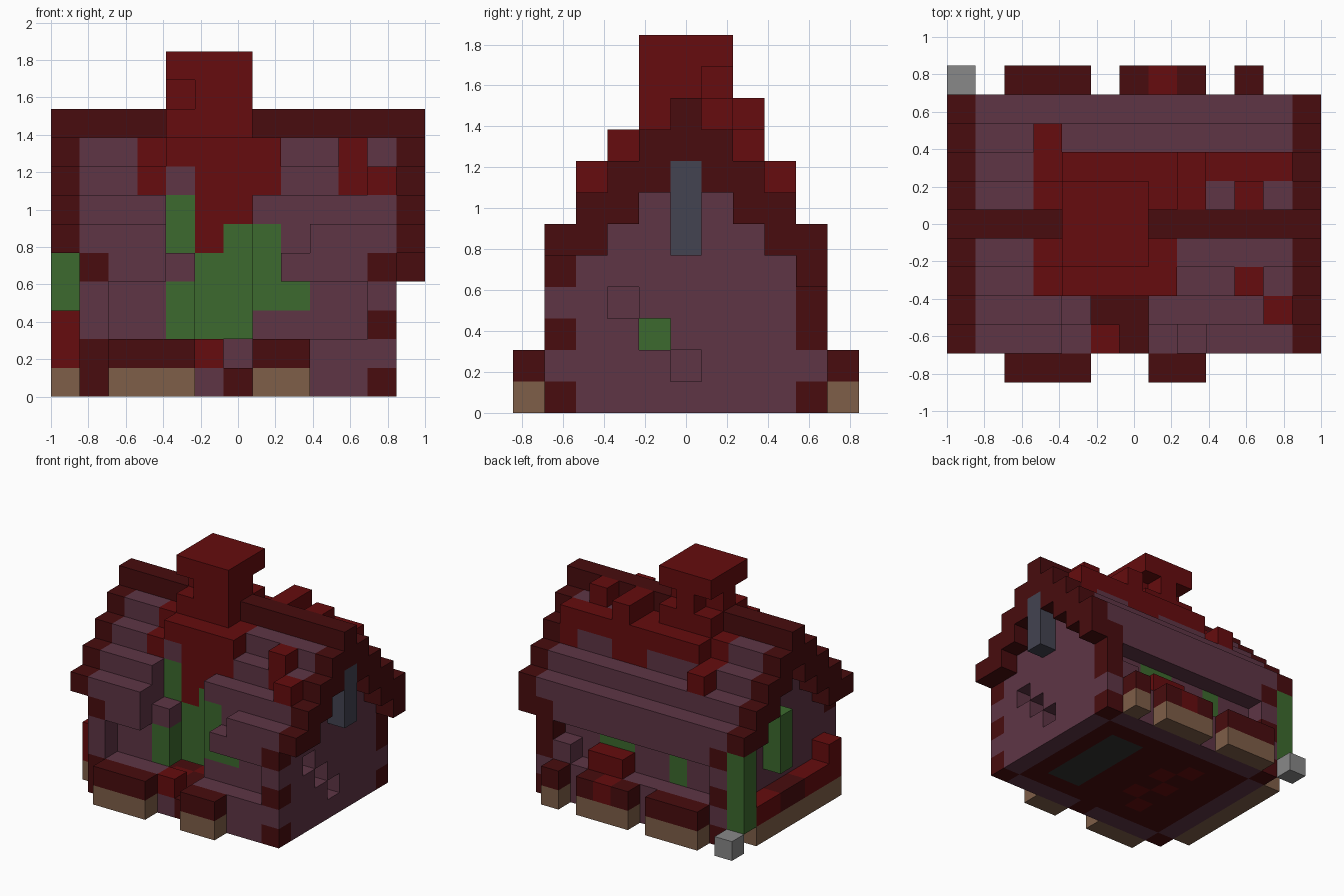
import bpy
import bmesh
from mathutils import Vector

cube = bpy.data.objects.get("Cube")
if cube:
    bpy.data.objects.remove(cube, do_unlink=True)

UNIT = 2 / 13
ORIGIN = Vector((-6.5, -5.5, 0))

# Flat colours, given as display values and stored as linear ones
PALETTE = {
    "plum": (94, 53, 69),
    "dark_red": (72, 12, 14),
    "red": (102, 12, 14),
    "leaf_green": (60, 106, 46),
    "wood_tan": (126, 94, 72),
    "slate": (67, 67, 81),
    "grey": (136, 136, 136),
    "charcoal": (50, 50, 48),
}
NAMES = list(PALETTE)


def linear(value):
    c = value / 255
    return c / 12.92 if c < 0.04 else ((c + 0.055) / 1.055) ** 2.4


materials = []
for name, shade in PALETTE.items():
    mat = bpy.data.materials.new(name)
    colour = [linear(v) for v in shade] + [1]
    mat.diffuse_color = colour
    mat.use_nodes = True
    bsdf = next(n for n in mat.node_tree.nodes if n.type == "BSDF_PRINCIPLED")
    bsdf.inputs["Base Color"].default_value = colour
    materials.append(mat)

blocks = {}


def to(first, last):
    return range(first, last + 1)


def cells(xs, ys, zs):
    spans = [(s,) if isinstance(s, int) else s for s in (xs, ys, zs)]
    return [(x, y, z) for x in spans[0] for y in spans[1] for z in spans[2]]


def put(part, colour, xs, ys, zs):
    for cell in cells(xs, ys, zs):
        blocks[cell] = (part, colour)


def cut(xs, ys, zs):
    for cell in cells(xs, ys, zs):
        blocks.pop(cell, None)


def roof_height(y):
    return 4 + min(y, 10 - y)


# Floor with a checker of bright tiles and a charcoal rug
put("floor", "plum", to(1, 11), to(1, 9), 0)
put("floor", "dark_red", to(2, 10), to(2, 8), 0)
put("floor", "charcoal", (8, 9), to(3, 7), 0)
for x, y in ((5, 6), (4, 7), (5, 4), (4, 5), (4, 3)):
    put("floor", "red", x, y, 0)

# Gable end walls rise to the roof line
for x in (1, 11):
    for y in to(1, 9):
        put("walls", "plum", x, y, to(1, roof_height(y)))

# Long walls: a low sill outside, a recessed wall above it
for sill, wall in ((1, 2), (9, 8)):
    put("walls", "plum", to(2, 10), sill, 1)
    put("walls", "plum", to(2, 10), wall, to(2, 5))

# Stepped roof, two blocks thick
for y in to(1, 9):
    top = roof_height(y)
    put("roof", "plum", to(2, 10), y, (top - 1, top))

# Dark corner stones
for x in (1, 11):
    for y in (1, 9):
        put("corner_stones", "dark_red", x, y, (0, 2, 4))
put("corner_stones", "dark_red", 11, 9, 3)
put("corner_stones", "plum", 1, 1, 2)
put("corner_stones", "dark_red", 1, 1, 1)

# Dark trim on both gable edges and along the ridge
for x in (0, 12):
    for y in to(1, 9):
        top = roof_height(y)
        put("gable_trim", "dark_red", x, y, top)
        if y not in (1, 5, 9):
            put("gable_trim", "dark_red", x, y, top - 1)
    put("gable_trim", "dark_red", x, 5, 8)
put("gable_trim", "dark_red", 12, 9, 4)
put("ridge", "dark_red", to(0, 12), 5, 9)

# Broken opening over the door
cut((5, 6), (1, 2), to(1, 8))
cut((4, 7), 1, to(2, 5))
cut(8, 1, 5)
cut(4, 2, to(5, 6))
put("floor", "dark_red", (5, 6), (1, 2), 0)
put("floor", "plum", 5, 1, 0)
put("door_step", "red", 5, 1, 1)

# Climbing leaves around the opening and on the back wall
put("front_leaves", "leaf_green", 4, 2, (2, 3))
put("front_leaves", "leaf_green", 4, 3, (5, 6))
put("front_leaves", "leaf_green", 5, 3, to(2, 4))
put("front_leaves", "leaf_green", 6, 3, to(2, 5))
put("front_leaves", "leaf_green", 7, 2, to(3, 5))
put("front_leaves", "leaf_green", 8, 2, 3)
put("back_leaves", "leaf_green", 4, 8, (2, 3))
put("back_leaves", "leaf_green", (7, 8), 8, 3)

# Bright patches of tile on the front slope
put("front_tiles", "red", 3, 3, 7)
put("front_tiles", "red", 5, 3, to(5, 8))
put("front_tiles", "red", 6, 3, to(6, 8))
put("front_tiles", "red", 7, 3, (7, 8))
put("front_tiles", "red", 4, 3, 8)
put("front_tiles", "red", (3, 7), 4, 8)
put("front_tiles", "red", 10, 3, (7, 8))
put("front_tiles", "red", 11, 2, 7)

# Bright patches of tile on the back slope
put("back_tiles", "red", to(4, 11), 7, 8)
put("back_tiles", "red", (3, 7, 8, 11), 7, 7)
put("back_tiles", "red", 3, 8, 7)
put("back_tiles", "red", (3, 7, 8, 10), 6, 8)
put("back_tiles", "red", (8, 10), 6, 9)
put("back_tiles", "red", 8, 7, 9)

# Chimney: wide base, stepped stem and overhanging cap
put("chimney", "red", to(4, 6), to(4, 6), 9)
put("chimney", "red", to(4, 6), 4, 8)
put("chimney", "red", (5, 6), (4, 5), 10)
put("chimney", "red", 4, 5, 10)
put("chimney", "red", 5, 6, 10)
put("chimney", "red", to(4, 6), to(4, 6), 11)

# Gable window and the broken stones below it
put("gable_window", "slate", 12, 5, to(5, 7))
for y, z, colour in ((3, 3, "plum"), (4, 2, "leaf_green"), (5, 1, "plum")):
    cut(11, y, z)
    put("walls", colour, 10, y, z)

# Planters: wooden boxes with flowers on top
for y, spans in ((0, (to(2, 4), to(7, 8))), (10, (to(2, 4), to(6, 8), (10,)))):
    for span in spans:
        put("planters", "wood_tan", span, y, 0)
        put("planters", "dark_red", span, y, 1)
put("planters", "red", 7, 10, 1)
put("planters", "red", (7, 8), 9, 2)
put("planters", "plum", 10, 9, 2)
put("side_planter", "wood_tan", 0, to(2, 8), 0)
put("side_planter", "red", 0, to(2, 8), 1)
put("side_planter", "dark_red", 0, (5, 6), 1)
put("side_planter", "red", 0, 2, 2)

# Side vines and the grey stone at the back corner
put("side_vine", "leaf_green", 0, 9, to(1, 4))
put("side_vine", "leaf_green", 0, 6, to(3, 5))
put("corner_block", "grey", 0, 10, 0)

# Outer faces only, one object for each part
AXES = [Vector(a) for a in ((1, 0, 0), (0, 1, 0), (0, 0, 1))]
for part in dict.fromkeys(p for p, _ in blocks.values()):
    bm = bmesh.new()
    for cell, (owner, colour) in blocks.items():
        if owner != part:
            continue
        centre = Vector(cell) + Vector((0.5, 0.5, 0.5))
        for n, axis in enumerate(AXES):
            u, v = AXES[(n + 1) % 3] / 2, AXES[(n + 2) % 3] / 2
            for side in (1, -1):
                normal = axis * side
                if tuple(int(c) for c in Vector(cell) + normal) in blocks:
                    continue
                mid = centre + normal / 2
                ring = [mid - u - v, mid + u - v, mid + u + v, mid - u + v][::side]
                face = bm.faces.new([bm.verts.new((p + ORIGIN) * UNIT) for p in ring])
                face.material_index = NAMES.index(colour)
    bmesh.ops.remove_doubles(bm, verts=bm.verts[:], dist=0.001)
    mesh = bpy.data.meshes.new(part)
    bm.to_mesh(mesh)
    bm.free()
    for mat in materials:
        mesh.materials.append(mat)
    bpy.context.collection.objects.link(bpy.data.objects.new(part, mesh))
